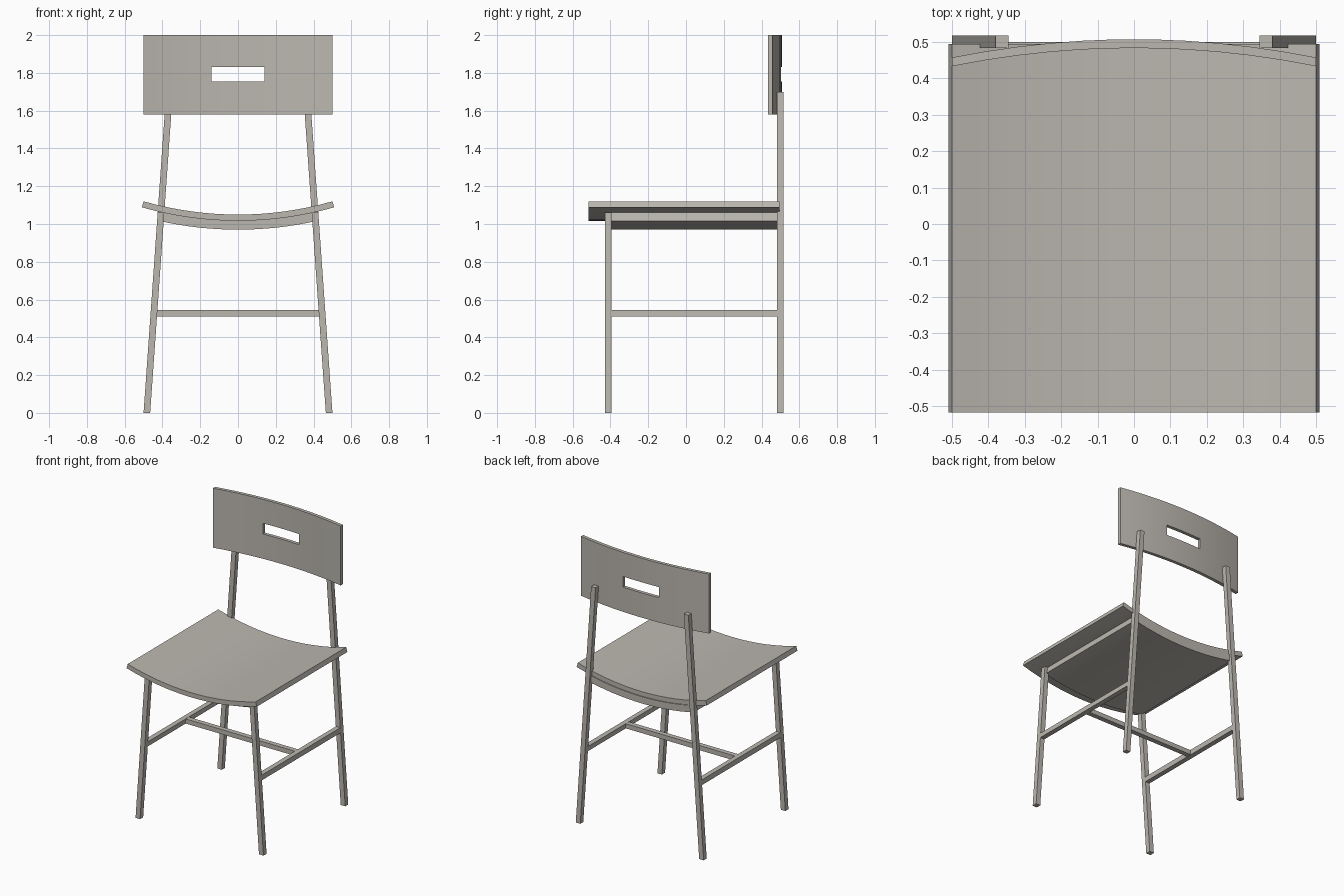
import bpy, bmesh, math
from mathutils import Vector

if "Cube" in bpy.data.objects:
    bpy.data.objects.remove(bpy.data.objects["Cube"])

wood = bpy.data.materials.new("warm_grey")
wood.diffuse_color = (0.50, 0.475, 0.435, 1)
wood.use_nodes = True
wood.node_tree.nodes["Principled BSDF"].inputs["Base Color"].default_value = wood.diffuse_color


def finish(bm, name, smooth=False):
    bmesh.ops.recalc_face_normals(bm, faces=bm.faces)
    mesh = bpy.data.meshes.new(name)
    bm.to_mesh(mesh)
    bm.free()
    obj = bpy.data.objects.new(name, mesh)
    bpy.context.collection.objects.link(obj)
    mesh.materials.append(wood)
    if smooth:
        bpy.ops.object.select_all(action='DESELECT')
        obj.select_set(True)
        bpy.context.view_layer.objects.active = obj
        bpy.ops.object.shade_smooth_by_angle(angle=math.radians(30))
    return obj


def extrude(bm, offset):
    """Thicken every face of an open sheet along offset."""
    out = bmesh.ops.extrude_face_region(bm, geom=bm.faces[:], use_keep_orig=True)
    verts = [v for v in out["geom"] if isinstance(v, bmesh.types.BMVert)]
    bmesh.ops.translate(bm, verts=verts, vec=offset)


def bar(name, low, high, lean=0.0):
    """Box between two corners; lean shifts x per unit of height."""
    bm = bmesh.new()
    bmesh.ops.create_cube(bm, size=1)
    for v in bm.verts:
        v.co = Vector([l + (h - l) * (c + 0.5) for l, h, c in zip(low, high, v.co)])
        v.co.x += lean * v.co.z
    return finish(bm, name)


def arc_panel(name, r_top, r_bottom, half_width, y0, y1, steps=16):
    """Dished panel, curved about an axis along y above the seat."""
    centre_z = 1.05 + 1.82
    half = math.asin(half_width / r_top)
    bm = bmesh.new()
    rows = []
    for i in range(steps + 1):
        a = half * (2 * i / steps - 1)
        rows.append([bm.verts.new((r * math.sin(a), y0, centre_z - r * math.cos(a)))
                     for r in (r_top, r_bottom)])
    for a, b in zip(rows, rows[1:]):
        bm.faces.new((a[0], b[0], b[1], a[1]))
    extrude(bm, (0, y1 - y0, 0))
    return finish(bm, name, True)


# Seat and the support panel beneath it
arc_panel("seat", 1.82, 1.853, 0.50, -0.517, 0.494)
arc_panel("seat_support", 1.852, 1.90, 0.40, -0.41, 0.50)

# Splayed legs and side stretchers
LEAN = 0.0706
for s, side in ((-1, "left"), (1, "right")):
    x0, x1 = sorted((s * 0.465, s * 0.50))
    bar("front_leg_" + side, (x0, -0.43, 0), (x1, -0.395, 1.06), -s * LEAN)
    bar("back_leg_" + side, (x0, 0.483, 0), (x1, 0.517, 1.70), -s * LEAN)
    bar("side_stretcher_" + side, (x0, -0.40, 0.51), (x1, 0.49, 0.545), -s * LEAN)

# Cross stretcher between the side stretchers
bar("cross_stretcher", (-0.435, 0.027, 0.511), (0.435, 0.062, 0.544))

# Bowed backrest with a hand slot
xs = [-0.5, -0.41, -0.32, -0.23, -0.14, -0.07, 0, 0.07, 0.14, 0.23, 0.32, 0.41, 0.5]
zs = [1.58, 1.755, 1.83, 2.0]
bm = bmesh.new()
grid = [[bm.verts.new((x, 0.483 - 0.2 * x * x, z)) for z in zs] for x in xs]
for i in range(len(xs) - 1):
    for j in range(len(zs) - 1):
        if j == 1 and abs(xs[i] + xs[i + 1]) < 0.28:
            continue
        bm.faces.new((grid[i][j], grid[i + 1][j], grid[i + 1][j + 1], grid[i][j + 1]))
extrude(bm, (0, 0.024, 0))
finish(bm, "backrest", True)
